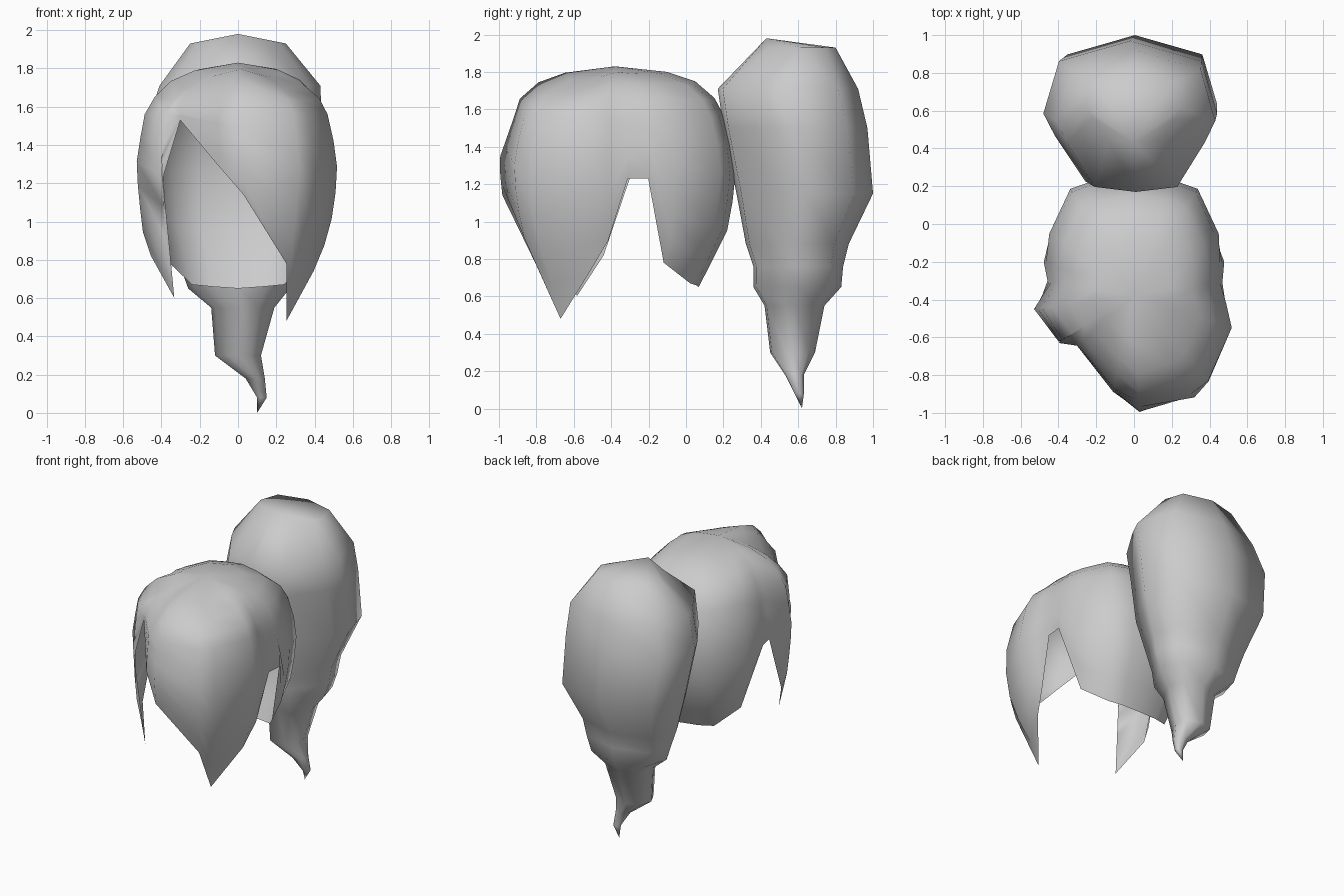
import bpy

cube = bpy.data.objects.get("Cube")
if cube:
    bpy.data.objects.remove(cube, do_unlink=True)

grey = bpy.data.materials.new("hair_grey")
grey.use_nodes = True
COLOR = (0.6, 0.6, 0.6, 1)
grey.diffuse_color = COLOR
grey.node_tree.nodes["Principled BSDF"].inputs["Base Color"].default_value = COLOR


def make_object(name, verts, faces):
    mesh = bpy.data.meshes.new(name)
    mesh.from_pydata(verts, [], faces)
    mesh.materials.append(grey)
    mesh.shade_smooth()
    obj = bpy.data.objects.new(name, mesh)
    bpy.context.collection.objects.link(obj)


def bridge(row_a, row_b):
    """Quads between two closed rows of vertex indices, row_a above row_b."""
    n = len(row_a)
    return [(row_a[i], row_b[i], row_b[(i + 1) % n], row_a[(i + 1) % n])
            for i in range(n)]


# Vertical profile of the hair cap: height, fraction of full width
PROFILE = [(1.83, 0), (1.80, .43), (1.75, .66), (1.66, .82), (1.56, .90),
           (1.33, 1), (1.15, .98), (.94, .92), (.78, .79), (.65, .69), (.48, .60)]


def width_at(z, curl):
    """Width fraction at z; curl scales how far the hair turns in below the crown."""
    for (z0, r0), (z1, r1) in zip(PROFILE, PROFILE[1:]):
        if z >= z1 - 1e-6:
            r = r0 + (r1 - r0) * (z0 - z) / (z0 - z1)
            return r if z > 1.6 else 1 - (1 - r) * curl


# Outline of the cap at its widest, counterclockwise from the parting,
# each with the height where the hair ends and its inward curl
OUTLINE = [
    (-.33, -.67, 1.53, 1), (-.11, -.89, 1.30, .4), (.03, -1.0, 1.14, 1.3),  # fringe
    (.32, -.92, .78, 1), (.40, -.84, .48, .92), (.52, -.55, .74, 1),    # fringe tip
    (.49, -.42, .90, 1), (.47, -.31, 1.23, 1), (.48, -.20, 1.23, 1),    # left ear gap
    (.45, -.05, .78, 1), (.34, .19, .67, 1), (.20, .24, .66, 1),        # back
    (0, .27, .65, 1), (-.20, .24, .66, 1), (-.34, .19, .67, 1),
    (-.45, -.05, .78, 1), (-.48, -.20, 1.23, 1), (-.46, -.30, 1.23, 1),  # right ear gap
    (-.53, -.45, .82, .8), (-.40, -.625, .60, .5), (-.40, -.63, 1.22, 1),  # side lock
]
CENTRE_Y, CROWN = -.38, 1.83
# Crown levels: height, how far the front corners dip below it
CROWN_LEVELS = [(1.80, .045), (1.75, .06), (1.66, .03), (1.56, 0)]
HEM_ROWS = 6

# Open hair cap: shared levels round the crown, then each column runs to its hem
verts = [(0, CENTRE_Y, CROWN)]
rows = []
for k in range(len(CROWN_LEVELS) + HEM_ROWS):
    row = []
    for x, y, hem, curl in OUTLINE:
        dy = y - CENTRE_Y
        dip = 0
        if k < len(CROWN_LEVELS):
            z, depth = CROWN_LEVELS[k]
            corner = 2 * abs(x * dy) / (x * x + dy * dy)
            dip = depth * corner * (1 if dy < 0 else .25)
        else:
            t = (k - len(CROWN_LEVELS) + 1) / HEM_ROWS
            z = CROWN_LEVELS[-1][0] + (hem - CROWN_LEVELS[-1][0]) * t
        r = width_at(z, curl)
        row.append(len(verts))
        verts.append((x * r, CENTRE_Y + dy * r, z - dip))
    rows.append(row)
n = len(OUTLINE)
faces = [(0, rows[0][i], rows[0][(i + 1) % n]) for i in range(n)]
for a, b in zip(rows, rows[1:]):
    faces += bridge(a, b)
make_object("hair_cap", verts, faces)

# Ponytail cross-section in a unit square, counterclockwise from the front
SECTION = [(0, -1), (.52, -.93), (.87, -.3), (1, .0), (.82, .72),
           (0, 1), (-.82, .72), (-1, .0), (-.87, -.3), (-.52, -.93)]
# Ponytail levels: z, x min, x max, y min, y max
LEVELS = [
    (1.93, -.25, .25, .43, .80), (1.71, -.41, .43, .17, .92),
    (1.50, -.48, .44, .20, .97), (1.15, -.43, .44, .27, 1.0),
    (.88, -.34, .33, .32, .87), (.76, -.30, .31, .36, .84),
    (.65, -.26, .27, .36, .83),
    (.55, -.14, .19, .42, .74), (.30, -.12, .12, .45, .69),
    (.18, .04, .14, .53, .63), (.08, .10, .15, .58, .63),
]
PEAK = .05  # the front of the top ring rises to a peak
verts, rows = [], []
for k, (z, x0, x1, y0, y1) in enumerate(LEVELS):
    row = []
    for i, (sx, sy) in enumerate(SECTION):
        row.append(len(verts))
        verts.append(((x0 + x1) / 2 + sx * (x1 - x0) / 2,
                      (y0 + y1) / 2 + sy * (y1 - y0) / 2,
                      z + (PEAK if k == 0 and i == 0 else 0)))
    rows.append(row)
faces = [(0, i, i + 1) for i in range(1, len(SECTION) - 1)]
for a, b in zip(rows, rows[1:]):
    faces += bridge(a, b)
tip = len(verts)
verts.append((.10, .62, 0))
last = rows[-1]
faces += [(last[i], tip, last[(i + 1) % len(last)]) for i in range(len(last))]
make_object("ponytail", verts, faces)
